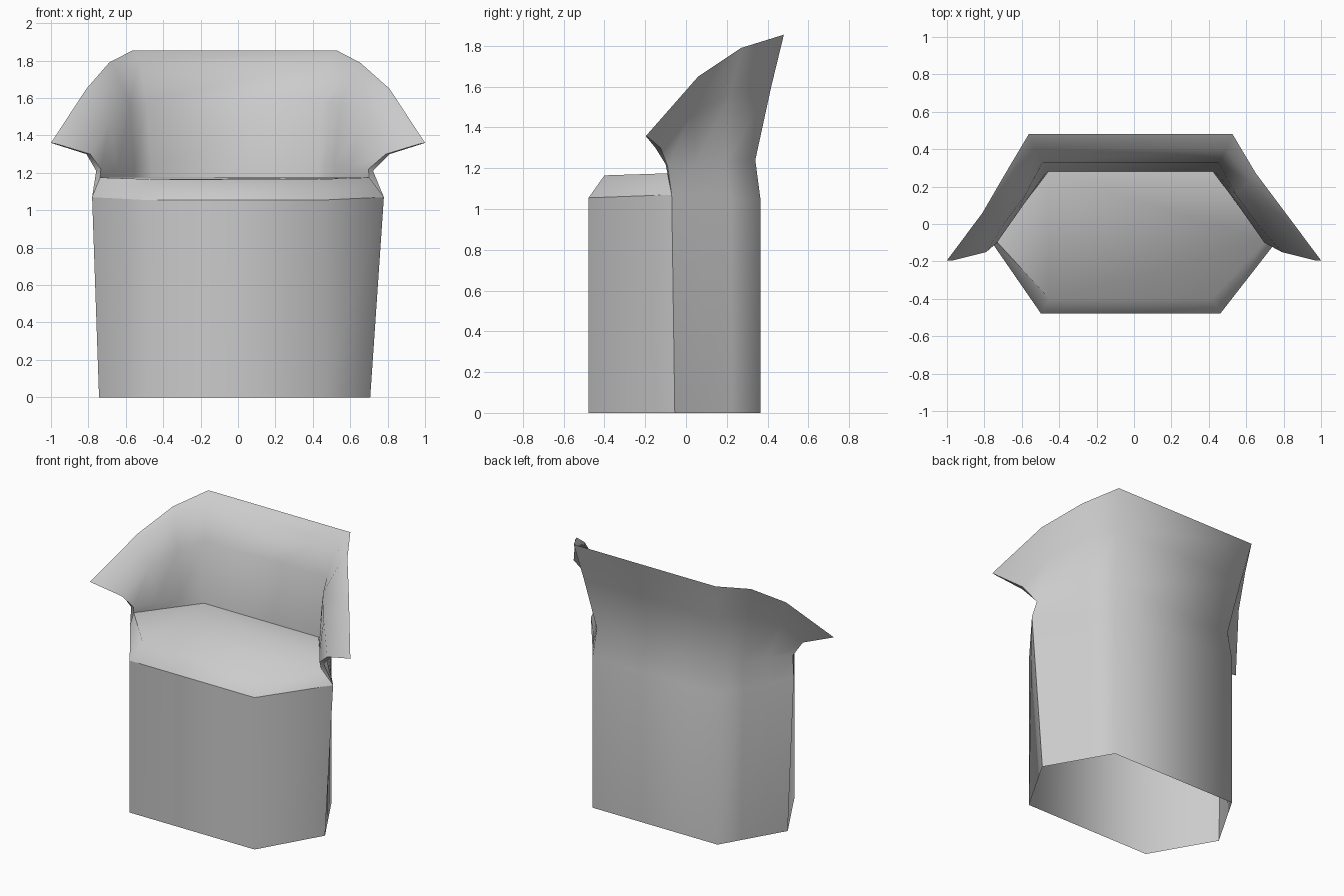
import bpy, bmesh, math
from mathutils import Vector

if "Cube" in bpy.data.objects:
    bpy.data.objects.remove(bpy.data.objects["Cube"])


def row(pts):
    """Half a row of points followed by its mirror image (lower body sits slightly left)."""
    full = [Vector(p) for p in pts] + [Vector((-x, y, z)) for x, y, z in reversed(pts)]
    for v in full:
        if abs(v.x) < 0.76:
            v.x -= 0.018
    return full


def spread(a, c):
    """Wing edge, two points between, back corner."""
    a, c = Vector(a), Vector(c)
    return [tuple(a.lerp(c, t)) for t in (0, 1 / 3, 2 / 3, 1)]


def loft(name, rows, extra=(), angle=62):
    """Skin the rows; extra faces are lists of (row, column)."""
    bm = bmesh.new()
    grid = [[bm.verts.new(p) for p in r] for r in rows]
    for lo, hi in zip(grid, grid[1:]):
        for i in range(min(len(lo), len(hi)) - 1):
            bm.faces.new((lo[i], lo[i + 1], hi[i + 1], hi[i]))
    for face in extra:
        bm.faces.new([grid[r][c] for r, c in face])
    mesh = bpy.data.meshes.new(name)
    bm.to_mesh(mesh)
    bm.free()
    ob = bpy.data.objects.new(name, mesh)
    bpy.context.collection.objects.link(ob)
    bpy.ops.object.select_all(action='DESELECT')
    ob.select_set(True)
    bpy.context.view_layer.objects.active = ob
    bpy.ops.object.shade_smooth_by_angle(angle=math.radians(angle))
    return ob


# Back shell: outer wall up, over the flared rim, inner wall down to the seat
shell_rows = [
    spread((.725, -.055, 0), (.48, .365, 0)),
    spread((.78, -.07, 1.07), (.48, .365, 1.05)),
    spread((.74, -.09, 1.21), (.465, .34, 1.24)),
    [(.81, -.125, 1.30), (.74, .03, 1.47), (.62, .22, 1.57), (.51, .418, 1.60)],
    [(1.0, -.195, 1.36), (.81, .06, 1.65), (.67, .27, 1.79), (.545, .48, 1.855)],
    [(.97, -.195, 1.355), (.79, .04, 1.625), (.635, .23, 1.75), (.51, .40, 1.80)],
    [(.79, -.15, 1.30), (.67, .01, 1.46), (.56, .16, 1.56), (.47, .33, 1.58)],
    spread((.715, -.10, 1.22), (.445, .285, 1.24)),
    spread((.72, -.09, 1.17), (.44, .28, 1.17)),
]
# Front end strips joining outer and inner wall of each wing
caps = []
for lo, hi, in_hi, in_lo in ((3, 4, 5, 6), (2, 3, 6, 7), (1, 2, 7, 8)):
    caps.append([(lo, 0), (hi, 0), (in_hi, 0), (in_lo, 0)])
    caps.append([(in_lo, 7), (in_hi, 7), (hi, 7), (lo, 7)])
loft("back_shell", [row(r) for r in shell_rows], caps)

# Front wall of the base, open underneath
loft("front_base", [row([(-.725, -.055, 0), (-.48, -.478, 0)]),
                    row([(-.78, -.07, 1.07), (-.48, -.478, 1.055)])])

# Seat with sloped front edge
loft("seat", [row([(-.78, -.07, 1.07), (-.48, -.478, 1.055)]),
              row([(-.72, -.09, 1.175), (-.435, -.40, 1.165)]),
              row([(.44, .28, 1.175)])[:1], row([(-.44, .28, 1.175)])[:1]],
     [[(1, 0), (1, 1), (1, 2), (1, 3), (2, 0), (3, 0)]])
